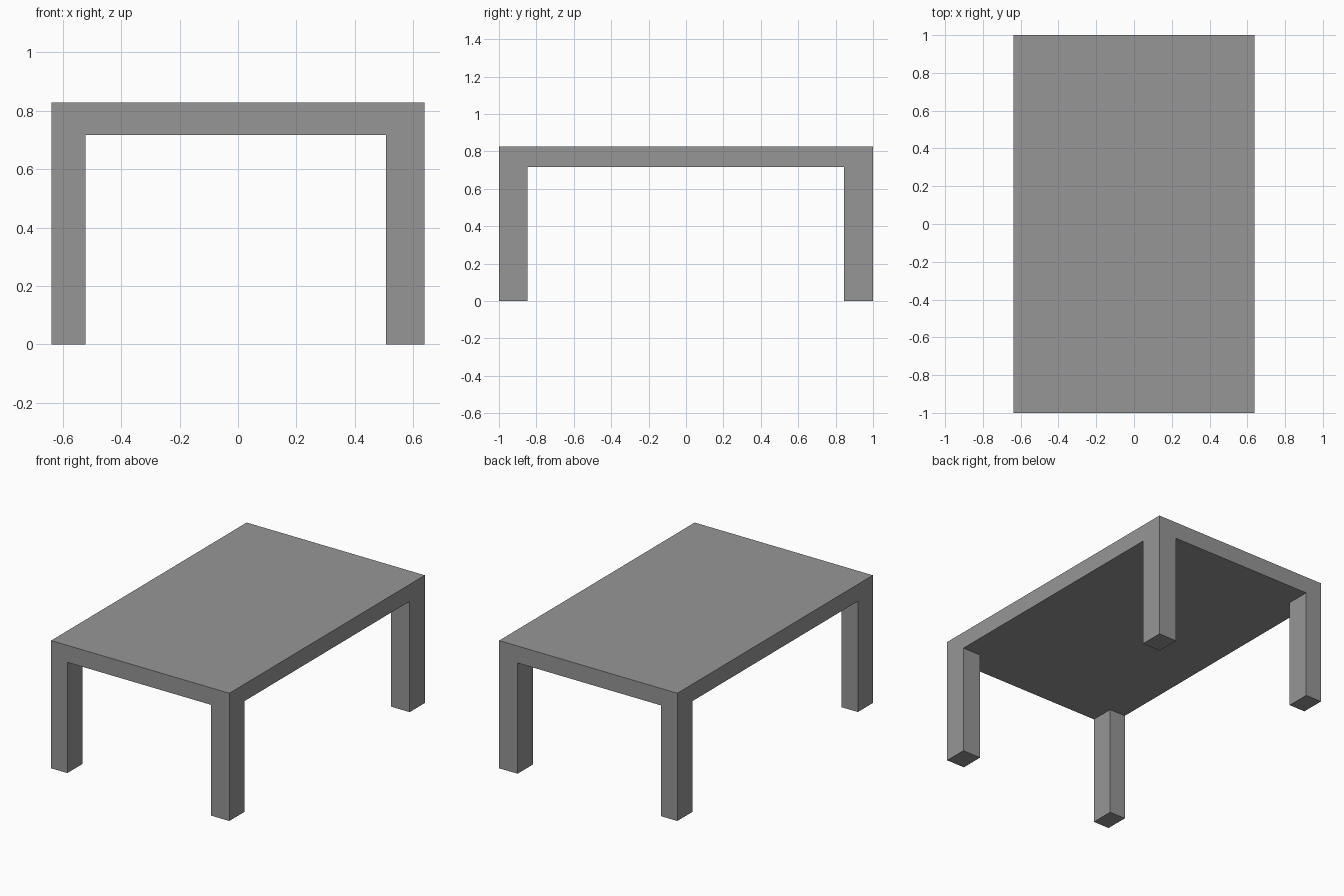
import bpy
import bmesh
from mathutils import Matrix, Vector

cube = bpy.data.objects.get("Cube")
if cube:
    bpy.data.objects.remove(cube, do_unlink=True)

WIDTH, LENGTH = 1.276, 2.0
HEIGHT, UNDERSIDE = 0.827, 0.717
LEG_CUTS_X = (-0.522, 0.506)    # inner sides of the legs
LEG_CUTS_Y = (-0.847, 0.845)

grey = bpy.data.materials.new("plain_grey")
grey.use_nodes = True
colour = (0.305, 0.305, 0.305, 1)
grey.diffuse_color = colour
grey.node_tree.nodes["Principled BSDF"].inputs["Base Color"].default_value = colour

# Table top slab
bm = bmesh.new()
slab = Matrix.LocRotScale(Vector((0, 0, (HEIGHT + UNDERSIDE) / 2)), None,
                          Vector((WIDTH, LENGTH, HEIGHT - UNDERSIDE)))
bmesh.ops.create_cube(bm, size=1, matrix=slab)

# Cut lines that mark out the leg corners
for axis, cuts in ((Vector((1, 0, 0)), LEG_CUTS_X), (Vector((0, 1, 0)), LEG_CUTS_Y)):
    for cut in cuts:
        bmesh.ops.bisect_plane(bm, geom=bm.verts[:] + bm.edges[:] + bm.faces[:],
                               plane_co=axis * cut, plane_no=axis)

# Legs pulled down from the four corner faces of the underside
bm.normal_update()
corners = []
for face in bm.faces:
    centre = face.calc_center_median()
    outside_x = not LEG_CUTS_X[0] < centre.x < LEG_CUTS_X[1]
    outside_y = not LEG_CUTS_Y[0] < centre.y < LEG_CUTS_Y[1]
    if face.normal.z < -0.9 and outside_x and outside_y:
        corners.append(face)
for face in bmesh.ops.extrude_discrete_faces(bm, faces=corners)["faces"]:
    for vert in face.verts:
        vert.co.z = 0

# Weld and merge the flat panels
bmesh.ops.remove_doubles(bm, verts=bm.verts[:], dist=0.0001)
bmesh.ops.dissolve_limit(bm, angle_limit=0.01, verts=bm.verts[:], edges=bm.edges[:])
bmesh.ops.recalc_face_normals(bm, faces=bm.faces[:])

mesh = bpy.data.meshes.new("table")
bm.to_mesh(mesh)
bm.free()
mesh.materials.append(grey)
table = bpy.data.objects.new("table", mesh)
bpy.context.collection.objects.link(table)
